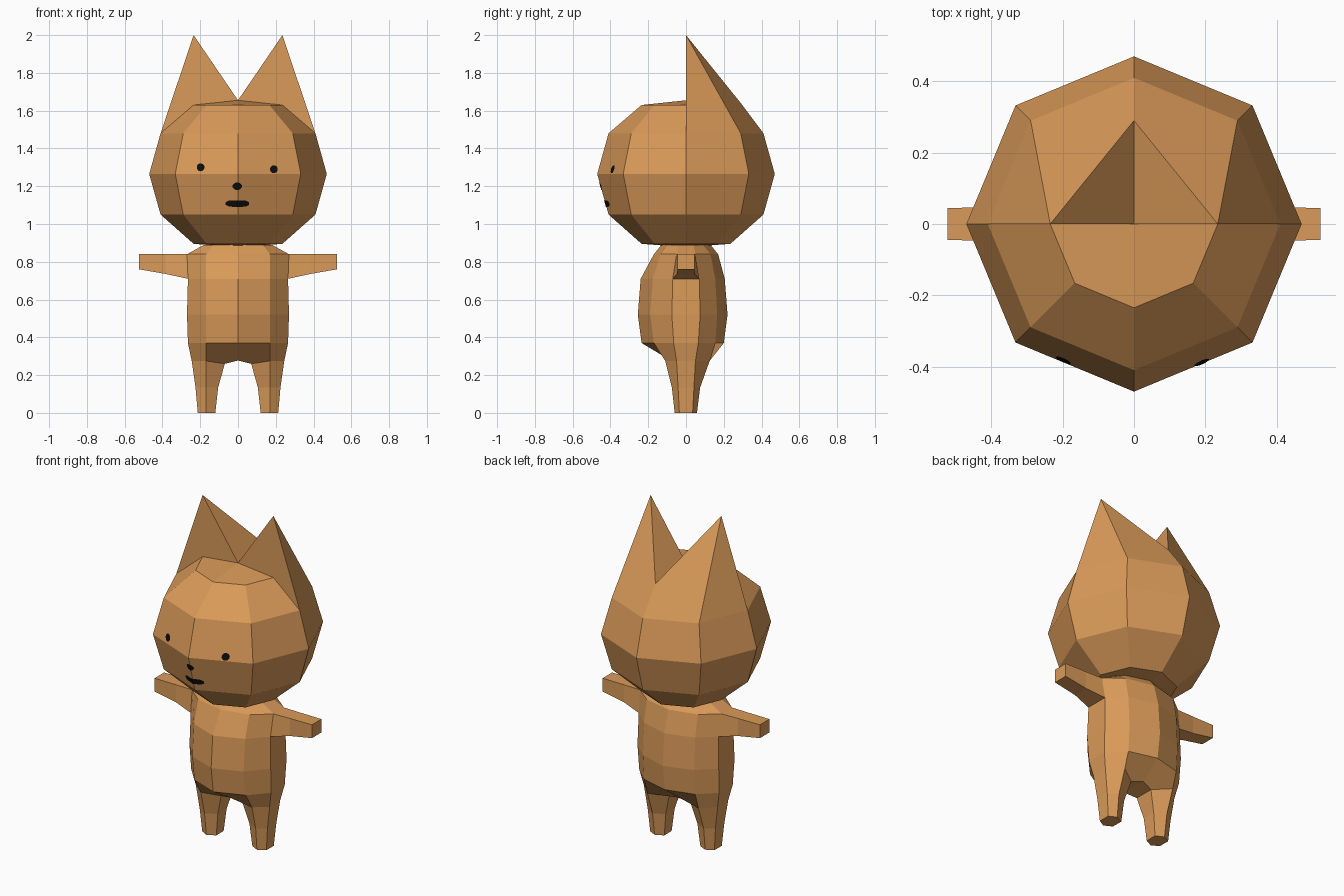
import bpy, bmesh, math

if "Cube" in bpy.data.objects:
    bpy.data.objects.remove(bpy.data.objects["Cube"])


def material(name, rgb):
    m = bpy.data.materials.new(name)
    m.diffuse_color = (*rgb, 1)
    m.use_nodes = True
    m.node_tree.nodes["Principled BSDF"].inputs["Base Color"].default_value = m.diffuse_color
    return m


FUR = material("orange fur", (0.70, 0.325, 0.10))
BLACK = material("black", (0.004, 0.004, 0.004))


def finish(bm, name, mat):
    mesh = bpy.data.meshes.new(name)
    bm.to_mesh(mesh)
    bm.free()
    mesh.materials.append(mat)
    obj = bpy.data.objects.new(name, mesh)
    bpy.context.collection.objects.link(obj)
    return obj


def finish_mirrored(bm, name, mat):
    bmesh.ops.mirror(bm, geom=bm.verts[:] + bm.edges[:] + bm.faces[:],
                     axis='X', merge_dist=0.0005)
    bmesh.ops.remove_doubles(bm, verts=bm.verts[:], dist=0.0005)
    bmesh.ops.recalc_face_normals(bm, faces=bm.faces[:])
    return finish(bm, name, mat)


def bridge(bm, a, b, closed=False, skip=()):
    n = len(a)
    for i in range(n if closed else n - 1):
        if i not in skip:
            j = (i + 1) % n
            bm.faces.new((a[i], a[j], b[j], b[i]))


# Head: right half of an eight-sided ball, with the ears pulled out of the crown
HEAD = [(0.895, 0.235), (1.05, 0.41), (1.265, 0.47), (1.48, 0.41)]
bm = bmesh.new()
V = lambda *p: bm.verts.new(p)
rings = []
for z, r in HEAD:
    angles = [math.radians(-90 + 45 * k) for k in range(5)]
    rings.append([V(0 if k in (0, 4) else r * math.cos(a), r * math.sin(a), z)
                  for k, a in enumerate(angles)])
for a, b in zip(rings, rings[1:]):
    bridge(bm, a, b)
bottom = V(0, 0, 0.877)
for a, b in zip(rings[0], rings[0][1:]):
    bm.faces.new((bottom, b, a))
top = rings[-1]
crown = [V(0, -0.235, 1.63), V(0.166, -0.166, 1.63), V(0.235, 0, 1.63)]
pole, tip, back = V(0, 0, 1.655), V(0.235, 0, 2.0), V(0, 0.29, 1.64)
bridge(bm, top[:3], crown)
bm.faces.new((*crown, pole))
bm.faces.new((top[2], tip, crown[2]))       # ear front
bm.faces.new((crown[2], tip, pole))
bm.faces.new((top[2], top[3], tip))         # ear outside
bm.faces.new((top[3], top[4], back, tip))   # ear back
bm.faces.new((tip, back, pole))             # ear inside
finish_mirrored(bm, "head_with_ears", FUR)

# Body: right half of the torso, from front centre round to back centre
bm = bmesh.new()
# z, x mid, x side, y front, y front mid, y side, y back mid, y back
TORSO = [
    (0.37, 0.17, 0.265, -0.235, -0.17, 0.065, 0.155, 0.20),
    (0.52, 0.17, 0.27, -0.255, -0.19, 0.075, 0.165, 0.22),
    (0.71, 0.17, 0.265, -0.24, -0.175, 0.07, 0.155, 0.205),
    (0.84, 0.17, 0.27, -0.17, -0.135, 0.05, 0.13, 0.17),
    (0.89, 0.13, 0.18, -0.13, -0.10, 0.04, 0.09, 0.13),
]
rings = []
for z, xm, xs, f0, f1, ys, b1, b0 in TORSO:
    rings.append([V(0, f0, z), V(xm, f1, z), V(xs, -ys, z),
                  V(xs, ys, z), V(xm, b1, z), V(0, b0, z)])
for i in range(4):
    bridge(bm, rings[i], rings[i + 1], skip=(2,) if i == 2 else ())
bm.faces.new(rings[-1])

# Arm: grows from the open side panel
loop = [rings[2][2], rings[2][3], rings[3][3], rings[3][2]]
for x, y, z0, z1 in [(0.38, 0.047, 0.735, 0.84), (0.523, 0.045, 0.76, 0.84)]:
    nxt = [V(x, -y, z0), V(x, y, z0), V(x, y, z1), V(x, -y, z1)]
    bridge(bm, loop, nxt, closed=True)
    loop = nxt
bm.faces.new(loop)

# Leg: six-sided; x outer, x mid, x inner, y outer, y front, y back, y inner, z outer, z inner
LEG = [
    (0.245, 0.17, 0.07, 0.05, 0.11, 0.125, 0.06, 0.275, 0.26),
    (0.225, 0.17, 0.105, 0.042, 0.075, 0.075, 0.042, 0.135, 0.135),
    (0.213, 0.168, 0.12, 0.035, 0.06, 0.058, 0.035, 0, 0),
]
legs = []
for xo, xm, xi, yo, yf, yb, yi, zo, zi in LEG:
    legs.append([V(xm, -yf, zo), V(xo, -yo, zo), V(xo, yo, zo),
                 V(xm, yb, zo), V(xi, yi, zi), V(xi, -yi, zi)])
for a, b in zip(legs, legs[1:]):
    bridge(bm, a, b, closed=True)
bm.faces.new(legs[-1])

# Hips and crotch joining torso and leg
hip, leg = rings[0], legs[0]
cf, cb = V(0, -0.08, 0.277), V(0, 0.08, 0.277)
bridge(bm, hip[1:5], leg[:4])
bm.faces.new((hip[0], hip[1], leg[0], leg[5], cf))
bm.faces.new((hip[4], hip[5], cb, leg[4], leg[3]))
bm.faces.new((cf, leg[5], leg[4], cb))
finish_mirrored(bm, "body_with_limbs", FUR)


# Painted face: thin plates that follow the head facets
def face_y(x, z):
    for (z0, r0), (z1, r1) in zip(HEAD, HEAD[1:]):
        if z0 <= z <= z1:
            r = r0 + (r1 - r0) * (z - z0) / (z1 - z0)
            return -(r - abs(x) * math.tan(math.radians(22.5))) - 0.004


def blob(name, cx, cz, rx, rz, power=2):
    bm = bmesh.new()
    cols = []
    for u in (-0.97, -0.7, -0.35, 0, 0.35, 0.7, 0.97):
        x, h = cx + rx * u, rz * math.sqrt(1 - abs(u) ** power)
        cols.append([bm.verts.new((x, face_y(x, z), z)) for z in (cz - h, cz + h)])
    for a, b in zip(cols, cols[1:]):
        bm.faces.new((a[0], b[0], b[1], a[1]))
    finish(bm, name, BLACK)


blob("left_eye", -0.198, 1.30, 0.021, 0.021)
blob("right_eye", 0.19, 1.29, 0.021, 0.021)
blob("nose", -0.004, 1.20, 0.025, 0.02)
blob("mouth", -0.003, 1.108, 0.064, 0.017, 6)
